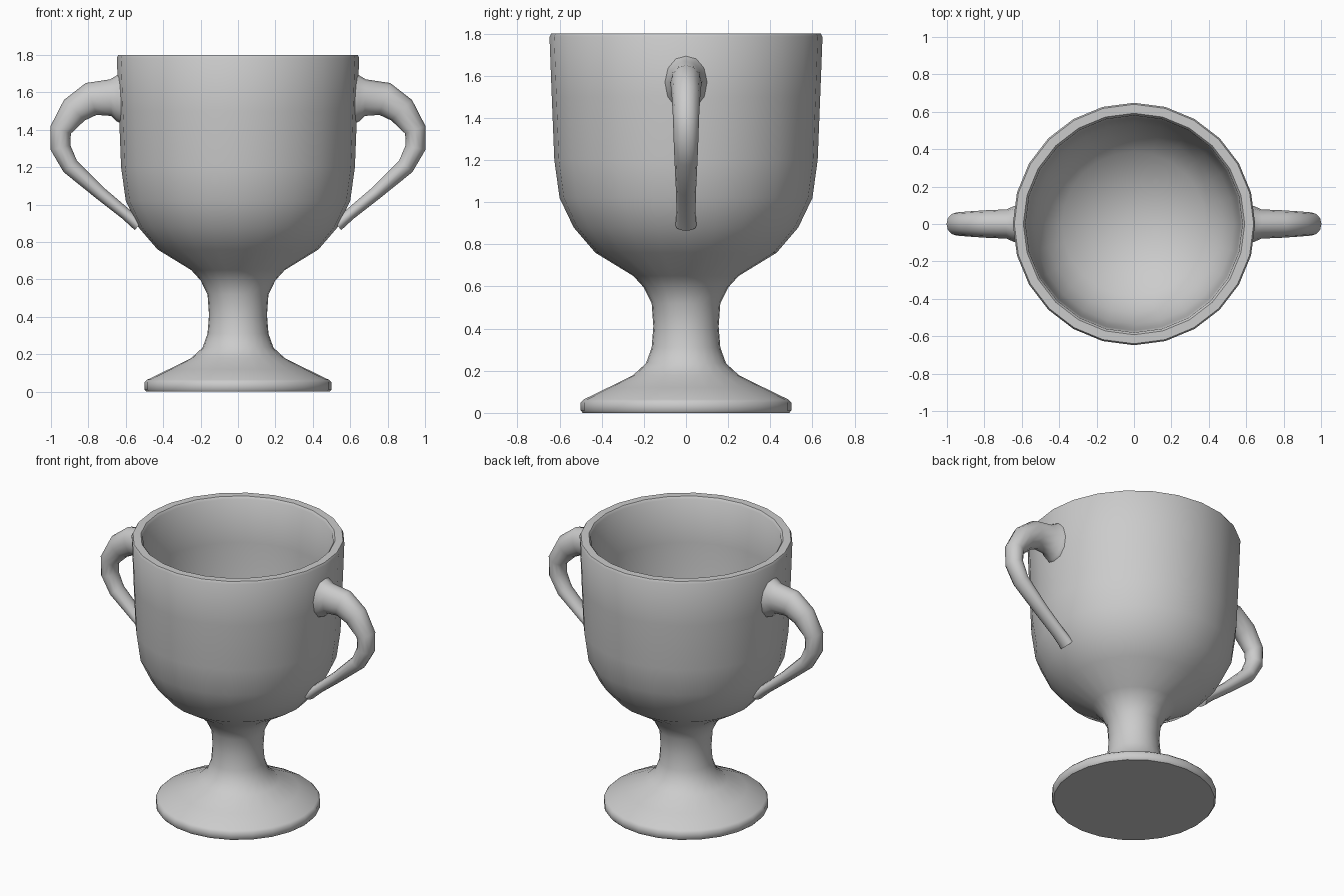
import bpy, bmesh
from math import sin, cos, pi
from mathutils import Vector

if "Cube" in bpy.data.objects:
    bpy.data.objects.remove(bpy.data.objects["Cube"])


def skin_rings(name, rings, cap_ends):
    """Join successive rings of points with quads into one smooth object."""
    bm = bmesh.new()
    loops = [[bm.verts.new(p) for p in ring] for ring in rings]
    n = len(loops[0])
    for a, b in zip(loops, loops[1:]):
        for i in range(n):
            j = (i + 1) % n
            bm.faces.new((a[i], a[j], b[j], b[i]))
    if cap_ends:
        bm.faces.new(loops[0][::-1])
        bm.faces.new(loops[-1])
    bmesh.ops.recalc_face_normals(bm, faces=bm.faces)
    mesh = bpy.data.meshes.new(name)
    bm.to_mesh(mesh)
    bm.free()
    obj = bpy.data.objects.new(name, mesh)
    bpy.context.collection.objects.link(obj)
    bpy.ops.object.select_all(action='DESELECT')
    obj.select_set(True)
    bpy.context.view_layer.objects.active = obj
    bpy.ops.object.shade_smooth_by_angle(angle=0.87)
    return obj


# Cup: foot, stem, bowl, rim and hollow inside as one turned profile (r, z)
profile = [(0.49, 0), (0.5, 0.012), (0.5, 0.05), (0.485, 0.064),
           (0.37, 0.12), (0.25, 0.18), (0.19, 0.235), (0.163, 0.31),
           (0.155, 0.41), (0.163, 0.52), (0.2, 0.595), (0.25, 0.65),
           (0.43, 0.76), (0.533, 0.88), (0.6, 1.02), (0.625, 1.2),
           (0.637, 1.5), (0.648, 1.785), (0.64, 1.8), (0.592, 1.8),
           (0.58, 1.785), (0.57, 1.5), (0.558, 1.2), (0.535, 1.05),
           (0.475, 0.92), (0.385, 0.82), (0.2, 0.725), (0.06, 0.7)]
SIDES = 24
skin_rings("cup", [[(r * cos(2 * pi * i / SIDES), r * sin(2 * pi * i / SIDES), z)
                    for i in range(SIDES)] for r, z in profile], True)

# Handle: tapering oval tube along (x, z, half thickness, half width)
path = [(0.61, 1.57, 0.145, 0.105), (0.645, 1.57, 0.125, 0.095),
        (0.68, 1.572, 0.098, 0.078), (0.785, 1.565, 0.09, 0.074),
        (0.875, 1.505, 0.078, 0.068), (0.948, 1.40, 0.058, 0.062),
        (0.949, 1.305, 0.054, 0.059), (0.897, 1.205, 0.047, 0.055),
        (0.735, 1.06, 0.035, 0.048), (0.60, 0.95, 0.031, 0.045),
        (0.53, 0.89, 0.034, 0.05)]
rings = []
for k, (x, z, t, w) in enumerate(path):
    before, after = path[max(k - 1, 0)], path[min(k + 1, len(path) - 1)]
    along = Vector((after[0] - before[0], 0, after[1] - before[1])).normalized()
    out = Vector((-along.z, 0, along.x))
    rings.append([Vector((x, 0, z)) + out * t * cos(a) + Vector((0, w * sin(a), 0))
                  for a in (2 * pi * i / 12 for i in range(12))])
handle = skin_rings("handles", rings, True)
mirror = handle.modifiers.new("Mirror", 'MIRROR')
mirror.use_axis = (True, False, False)
